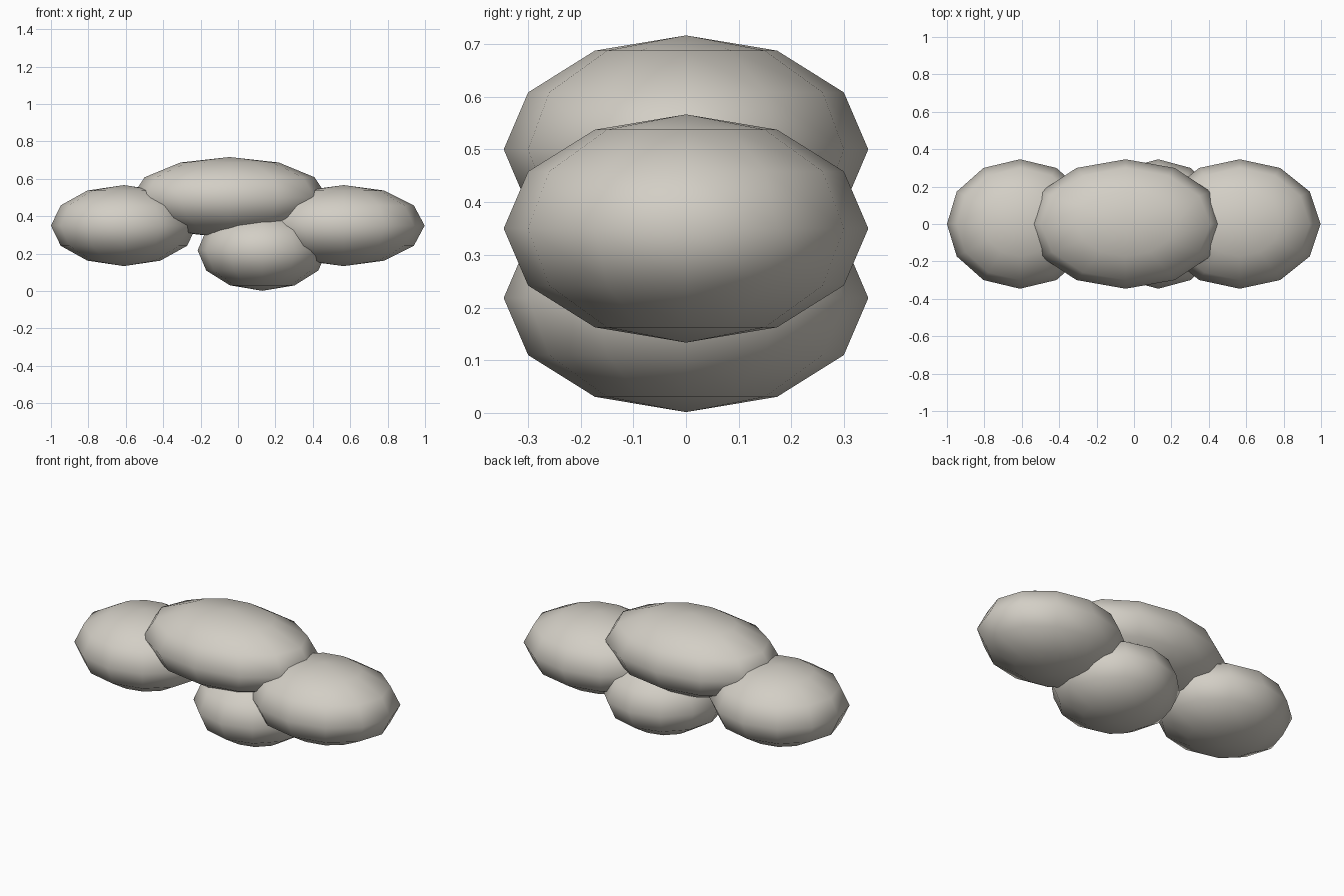
import bpy

cube = bpy.data.objects.get("Cube")
if cube:
    bpy.data.objects.remove(cube, do_unlink=True)

# One pale stone-grey colour
colour = (0.65, 0.62, 0.56, 1.0)
mat = bpy.data.materials.new("warm_pale_grey")
mat.use_nodes = True
mat.diffuse_color = colour
mat.node_tree.nodes["Principled BSDF"].inputs["Base Color"].default_value = colour

DEPTH = 0.346   # shared half-depth
HEIGHT = 0.2165  # shared half-height


def puff(name, x, z, width):
    """Squashed low-poly sphere with its poles up and down."""
    bpy.ops.mesh.primitive_uv_sphere_add(segments=12, ring_count=6, radius=1,
                                         location=(x, 0, z))
    ob = bpy.context.object
    ob.name = name
    ob.scale = (width, DEPTH, HEIGHT)
    bpy.ops.object.transform_apply(location=False, rotation=False, scale=True)
    bpy.ops.object.shade_smooth()
    ob.data.materials.append(mat)
    return ob


# Four overlapping puffs: a wide top, two sides and a small base
puff("top_puff", -0.045, 0.50, 0.525)
puff("right_puff", -0.61, 0.35, 0.39)
puff("left_puff", 0.565, 0.35, 0.433)
puff("bottom_puff", 0.13, 0.218, 0.346)
